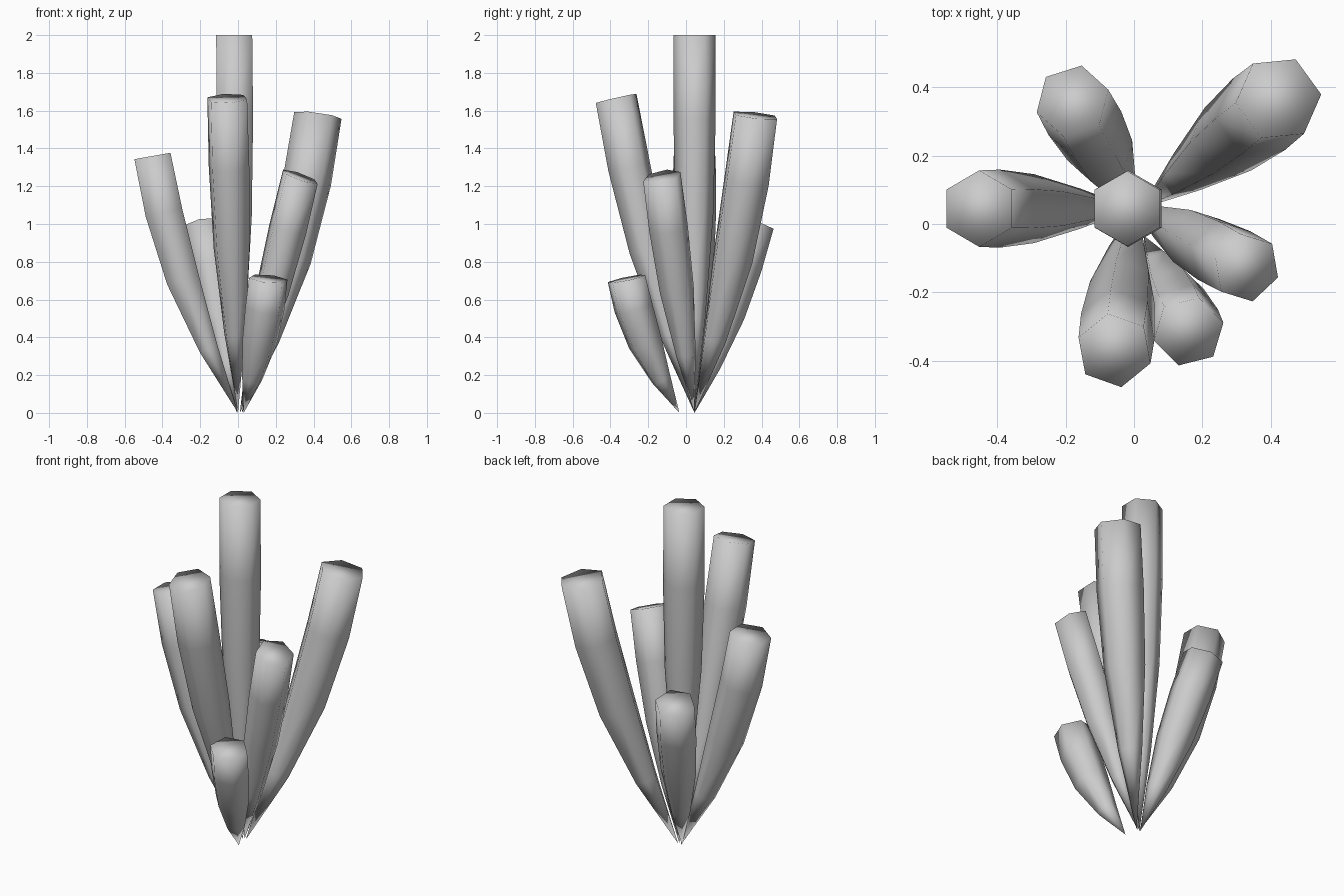
import bpy, bmesh
from math import sin, cos, atan, atan2, radians, pi
from mathutils import Vector, Matrix

if "Cube" in bpy.data.objects:
    bpy.data.objects.remove(bpy.data.objects["Cube"])

# (position along stalk, relative radius) of each ring
RINGS = [(0.25, 0.52), (0.52, 0.90), (0.78, 1.02), (1.0, 1.0)]


def stalk(name, base, tip, radius, face_angle, bend=1.5, cap_tilt=None):
    """Six-sided stalk growing from a point, leaning outward, with a flat cap.
    face_angle: compass direction of one flat side; bend > 1 curves it upright."""
    base, tip = Vector(base), Vector(tip)
    lean = Vector((tip.x - base.x, tip.y - base.y, 0))
    reach, height = lean.length, tip.z - base.z
    side = Vector((0, 0, 1)).cross(lean.normalized())
    bm = bmesh.new()
    apex = bm.verts.new(base)
    prev = None
    for t, k in RINGS:
        centre = base + lean * (bend * t - (bend - 1) * t * t)
        centre.z += height * t
        tilt = atan(reach / height * (bend - 2 * (bend - 1) * t))
        if t == 1.0 and cap_tilt is not None:
            tilt = radians(cap_tilt)
        rot = Matrix.Rotation(tilt, 3, side)
        ring = []
        for i in range(6):
            a = radians(face_angle + 30) + i * pi / 3
            ring.append(bm.verts.new(
                centre + rot @ Vector((cos(a), sin(a), 0)) * radius * k))
        for i in range(6):
            j = (i + 1) % 6
            if prev is None:
                bm.faces.new((apex, ring[j], ring[i]))
            else:
                bm.faces.new((prev[i], prev[j], ring[j], ring[i]))
        prev = ring
    bm.faces.new(prev)
    bmesh.ops.recalc_face_normals(bm, faces=bm.faces)
    for f in bm.faces:
        f.smooth = True
    mesh = bpy.data.meshes.new(name)
    bm.to_mesh(mesh)
    bm.free()
    obj = bpy.data.objects.new(name, mesh)
    bpy.context.collection.objects.link(obj)
    return obj


# tall central stalk
stalk("centre_stalk", (0, 0.045, 0), (-0.02, 0.045, 2.0), 0.11, 0, 1.5, 0)
# surrounding stalks
stalk("left_stalk", (0, 0.045, 0), (-0.453, 0.045, 1.36), 0.112, 180, 1.5, 10)
stalk("front_stalk", (0, 0.045, 0), (-0.057, -0.37, 1.665), 0.112, -110, 1.3, 13)
stalk("back_right_stalk", (0.02, 0.045, 0), (0.423, 0.367, 1.575), 0.127, 36, 1.45, 10)
stalk("right_stalk", (0.01, 0.045, 0), (0.33, -0.128, 1.25), 0.103, -48, 1.08, 22)
stalk("back_left_stalk", (-0.005, 0.045, 0), (-0.18, 0.36, 1.0), 0.11, 107, 1.08, 18)
stalk("short_front_stalk", (0.03, -0.035, 0), (0.16, -0.315, 0.71), 0.105, -76, 1.5, 13)
